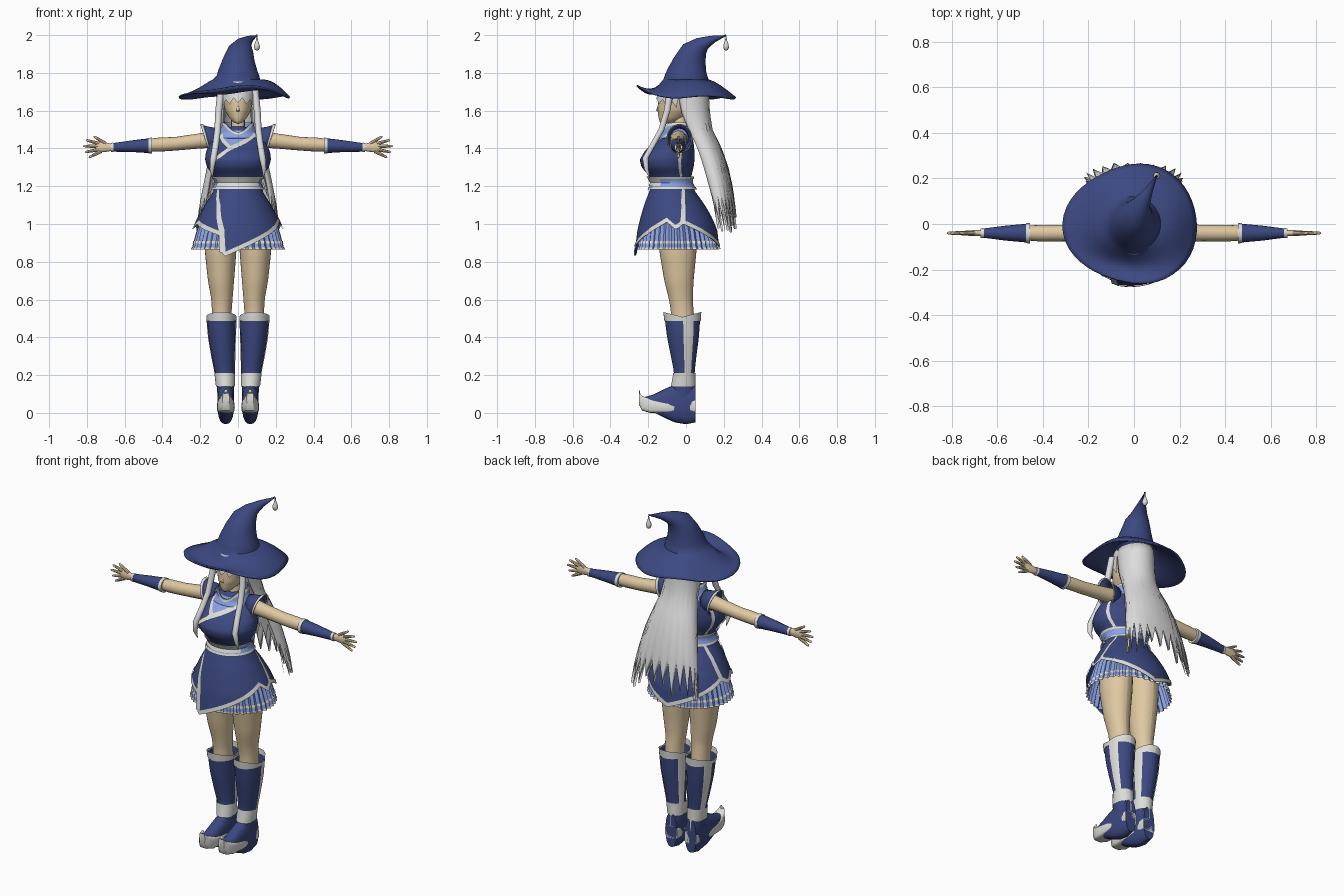
import bpy, bmesh, math, random
from mathutils import Vector as V, Matrix

if "Cube" in bpy.data.objects:
    bpy.data.objects.remove(bpy.data.objects["Cube"])

random.seed(4)
D = math.radians


def material(name, rgb):
    m = bpy.data.materials.new(name)
    m.diffuse_color = (*rgb, 1)
    m.use_nodes = True
    m.node_tree.nodes["Principled BSDF"].inputs["Base Color"].default_value = m.diffuse_color
    return m


NAVY = material("navy cloth", (0.045, 0.066, 0.22))
BLUE = material("light blue cloth", (0.26, 0.36, 0.76))
TRIM = material("off white trim", (0.72, 0.72, 0.69))
HAIR = material("silver hair", (0.72, 0.72, 0.72))
SKIN = material("skin", (0.74, 0.58, 0.36))


def make(name, verts, faces, mat, recalc=True, thick=0):
    me = bpy.data.meshes.new(name)
    me.from_pydata([tuple(v) for v in verts], [], faces)
    if recalc:
        bm = bmesh.new()
        bm.from_mesh(me)
        bmesh.ops.recalc_face_normals(bm, faces=bm.faces)
        bm.to_mesh(me)
        bm.free()
    me.materials.append(mat)
    me.shade_smooth()
    me.set_sharp_from_angle(angle=D(42))
    ob = bpy.data.objects.new(name, me)
    bpy.context.collection.objects.link(ob)
    if thick:
        mod = ob.modifiers.new("thickness", "SOLIDIFY")
        mod.thickness = thick
    return ob


def loft(name, rings, mat, cap=True, thick=0):
    n = len(rings[0])
    verts = [p for r in rings for p in r]
    faces = [(j*n+i, j*n+(i+1) % n, (j+1)*n+(i+1) % n, (j+1)*n+i)
             for j in range(len(rings)-1) for i in range(n)]
    if cap:
        faces += [tuple(range(n)), tuple(range((len(rings)-1)*n, len(rings)*n))]
    return make(name, verts, faces, mat, True, thick)


def oval(c, u, v, n=16, p=1.0):
    f = lambda k: math.copysign(abs(k)**p, k)
    return [V(c) + V(u)*f(math.cos(t)) + V(v)*f(math.sin(t))
            for t in (2*math.pi*i/n for i in range(n))]


def lerp_table(table, x):
    # table rows sorted by first value, rising
    if x <= table[0][0]:
        return table[0][1:]
    for a, b in zip(table, table[1:]):
        if x <= b[0]:
            k = (x-a[0])/(b[0]-a[0])
            return [p+(q-p)*k for p, q in zip(a[1:], b[1:])]
    return table[-1][1:]


def surf(body, a, z, off=0, s=1):
    # point on a body at angle a (0 = front, 90 = outer side) and height z
    cx, rx, yf, yb = lerp_table(body, z)
    return V((s*(cx+(rx+off)*math.sin(D(a))),
              (yf+yb)/2-((yb-yf)/2+off)*math.cos(D(a)), z))


def shell(name, body, lo, hi, mat, off=0, a0=-180, a1=180, n=48, rows=12, s=1, thick=0):
    fn = lambda f, a: f(a) if callable(f) else f
    verts = []
    for j in range(rows+1):
        for i in range(n+1):
            a = a0+(a1-a0)*i/n
            l, h = fn(lo, a), fn(hi, a)
            verts.append(surf(body, a, l+(h-l)*j/rows, fn(off, a), s))
    w = n+1
    faces = [(j*w+i, j*w+i+1, (j+1)*w+i+1, (j+1)*w+i) for j in range(rows) for i in range(n)]
    if s < 0:
        faces = [f[::-1] for f in faces]
    return make(name, verts, faces, mat, False, thick)


def band(name, body, pts, width, mat, off=0.006, s=1):
    # ribbon lying on a body along (angle, height) points
    path = []
    for (a, z), (b, y) in zip(pts, pts[1:]):
        path += [(a+(b-a)*k/8, z+(y-z)*k/8) for k in range(8)]
    path.append(pts[-1])
    verts = []
    for i, (a, z) in enumerate(path):
        p, q = path[max(i-1, 0)], path[min(i+1, len(path)-1)]
        d = V((D(q[0]-p[0])*0.17, q[1]-p[1])).normalized()*width/2
        for k in (-1, 1):
            verts.append(surf(body, a-k*math.degrees(d.y/0.17), z+k*d.x, off, s))
    return make(name, verts, [(2*i, 2*i+1, 2*i+3, 2*i+2) for i in range(len(path)-1)], mat)


# Rows: height, centre x, half width, front y, back y
DRESS = [(.80, 0, .268, -.278, .185), (.97, 0, .238, -.257, .165), (1.03, 0, .212, -.242, .14),
         (1.10, 0, .175, -.222, .10), (1.17, 0, .132, -.195, .05), (1.22, 0, .112, -.175, .025),
         (1.26, 0, .132, -.20, .03), (1.30, 0, .163, -.235, .04), (1.34, 0, .175, -.245, .045),
         (1.38, 0, .170, -.222, .045), (1.43, 0, .150, -.16, .04), (1.47, 0, .120, -.115, .03),
         (1.50, 0, .07, -.10, .02), (1.515, 0, .035, -.08, .01)]
HEAD = [(1.53, 0, .004, -.125, -.11), (1.535, 0, .022, -.137, -.07), (1.56, 0, .045, -.145, -.01),
        (1.60, 0, .068, -.15, .04), (1.65, 0, .080, -.148, .06), (1.70, 0, .085, -.14, .08),
        (1.76, 0, .08, -.12, .08)]
SKIRT = [(.865, 0, .240, -.252, .165), (.97, 0, .212, -.235, .14), (1.06, 0, .175, -.21, .1)]
LEG = [(.48, .086, .052, -.08, .045), (.54, .086, .052, -.08, .04), (.60, .085, .056, -.09, .035),
       (.70, .09, .069, -.115, .04), (.85, .092, .083, -.14, .055), (1.02, .09, .088, -.15, .06)]
BOOT = [(.08, .065, .043, -.08, .048), (.14, .066, .046, -.075, .046), (.21, .07, .05, -.062, .045),
        (.30, .078, .06, -.08, .055), (.40, .085, .07, -.10, .068), (.53, .088, .078, -.116, .077)]
BACK = [(.92, 0, .225, .14, .28), (1.1, 0, .205, .11, .262), (1.2, 0, .185, .08, .247),
        (1.3, 0, .165, .05, .225), (1.4, 0, .135, .02, .19), (1.5, 0, .105, -.03, .14),
        (1.6, 0, .1, -.08, .125), (1.74, 0, .098, -.10, .12)]
COLLAR = [(1.44, 0, .135, -.15, .045), (1.48, 0, .100, -.128, .04), (1.54, 0, .078, -.125, .04)]

# Dress top and wrapped overskirt with its pointed hem
HEM = [(-180, .86), (-100, 1.0), (-85, .97), (-70, 1.0), (-24, .94), (-17, .825),
       (75, 1.01), (88, .97), (100, 1.0), (180, .86)]
hem = lambda a: lerp_table(HEM, a)[0]
shell("bodice", DRESS, 1.2, 1.515, NAVY, rows=24)
shell("overskirt", DRESS, hem, 1.22, NAVY, n=120, rows=14)
shell("overskirt_hem_trim", DRESS, hem, lambda a: hem(a)+.024, TRIM, .005, n=120, rows=2)
band("overskirt_wrap_trim", DRESS, [(-18, .85), (-21, .97), (-35, 1.1), (-56, 1.19)], .022, TRIM)
shell("belt", DRESS, 1.185, 1.25, BLUE, .010, rows=4)
for z in (1.183, 1.238):
    shell("belt_edge", DRESS, z, z+.013, TRIM, .014, rows=1)
shell("belt_front_plate", DRESS, 1.2, 1.238, TRIM, .015, -60, 60, 20, 2)
for s in (-1, 1):
    band("side_seam", DRESS, [(98, 1.0), (108, 1.12), (122, 1.2), (118, 1.28), (115, 1.40)],
         .022, TRIM, s=s)

# Neckline with crossing trim
vee = lambda a: 1.40 + (a+15)*.0013 if a > -15 else 1.40 - (a+15)*.0022
shell("neckline_panel", DRESS, vee, 1.495, BLUE, .004, -48, 52, 40, 8)
band("neckline_trim_long", DRESS, [(52, 1.487), (-15, 1.40), (-38, 1.35), (-72, 1.27)], .022, TRIM, .008)
band("neckline_trim_short", DRESS, [(-48, 1.475), (-15, 1.405)], .02, TRIM, .008)
top = lambda a: 1.537-.05*max(0, math.cos(D(a)))**4
shell("collar", COLLAR, 1.455, top, BLUE, thick=.005)
shell("collar_trim", COLLAR, lambda a: top(a)-.013, top, TRIM, .004, rows=2)

# Pleated skirt with stripes
pleat = lambda a, o=0: o+.012*abs(((a+180) % 9)/4.5-1)-.006
shell("pleated_skirt", SKIRT, .865, 1.06, BLUE, pleat, n=160, rows=6)
for z, h in ((.865, .010), (.897, .013)):
    shell("skirt_stripe", SKIRT, z, z+h, TRIM, lambda a: pleat(a, .003), n=160, rows=1)

# Head, neck and nose
shell("head", HEAD, 1.53, 1.76, SKIN, rows=24)
loft("neck", [oval((0, -.03, z), (r, 0, 0), (0, r, 0)) for z, r in ((1.47, .045), (1.52, .036), (1.59, .036))], SKIN)
loft("nose", [oval((0, y, z), (r, 0, 0), (0, .6*r, 0), 8)
              for y, z, r in ((-.145, 1.595, .009), (-.153, 1.602, .008), (-.145, 1.635, .003))], SKIN)

# Hair: fringe, long jagged back curtain and two front locks
fringe = lambda a: 1.672-.03*abs(((a+90) % 30)/15-1)-.0003*abs(a)
shell("fringe", HEAD, fringe, 1.755, HAIR, .010, -90, 90, 48, 5)
tips = [1.17 if i % 2 else random.uniform(.95, 1.06) for i in range(31)]
shell("back_hair", BACK, lambda a: tips[min(30, max(0, round((a-60)/8)))], 1.75, HAIR, 0, 60, 300, 30, 14,
      thick=.015)
itips = [1.22 if i % 2 else random.uniform(1.05, 1.16) for i in range(23)]
shell("inner_hair", BACK, lambda a: itips[min(22, max(0, round((a-70)/10)))], 1.7, HAIR, -.03, 70, 290, 22, 10)
LOCK = [(.088, -.08, 1.72, .02), (.102, -.10, 1.6, .018), (.108, -.13, 1.5, .017), (.118, -.175, 1.42, .017),
        (.13, -.215, 1.35, .017), (.138, -.21, 1.29, .012), (.135, -.19, 1.24, .001)]
for s in (-1, 1):
    loft("front_lock", [oval((s*x, y, z), (r, 0, 0), (0, r, 0), 10) for x, y, z, r in LOCK], HAIR)

# Pointed hat: wavy brim running into a bent crown
brim = []
for k in range(9):
    t = 1-k/8
    ring = []
    for i in range(48):
        a = 2*math.pi*i/48
        f = max(0, -math.sin(a))
        R = .125+(.145+.025*math.cos(a)**2+.012*math.cos(3*a+2.8))*t
        z = 1.765-t**1.3*(.092-.06*f*f)+math.sin(math.pi*t)*(.016*math.cos(a)-.05*f*f)+.008*t*math.sin(4*a)
        ring.append(V((R*math.cos(a)-.008, R*.96*math.sin(a), z)))
    brim.append(ring)
CROWN = [(0, 0, 1.785, .113, 0), (0, .004, 1.81, .104, 5), (.004, .02, 1.87, .084, 10), (.015, .045, 1.925, .066, 25),
         (.03, .085, 1.955, .041, 45), (.06, .14, 1.978, .021, 60), (.10, .212, 1.998, .002, 70)]
for x, y, z, r, tilt in CROWN:
    m = Matrix.Rotation(D(tilt), 3, V((-.89, .45, 0)))
    brim.append(oval((x, y, z), m @ V((r, 0, 0)), m @ V((0, r, 0)), 48))
loft("hat", brim, NAVY, cap=False, thick=.008)
loft("hat_pendant", [oval((.1, .212, z), (r, 0, 0), (0, r, 0), 10) for z, r in
                     ((1.995, .002), (1.97, .006), (1.95, .014), (1.935, .016), (1.922, .01), (1.918, .002))], TRIM)


def tube_x(name, rows, mat, s, n=16, cap=True):
    # rows: x, centre z, half depth, half height
    return loft(name, [oval((s*x, -.04, z), (0, ry, 0), (0, 0, rz), n) for x, z, ry, rz in rows], mat, cap)


FINGERS = [(.70, 1.425, .765, 1.465), (.735, 1.425, .805, 1.445), (.74, 1.41, .82, 1.413),
           (.735, 1.395, .81, 1.38), (.725, 1.385, .79, 1.352)]
SOLE = [(.05, .040, 0, .075), (.002, .042, 0, .072), (0, .042, .03, .07), (-.022, .044, .03, .066),
        (-.024, .044, 0, .066), (-.12, .047, 0, .062), (-.19, .044, 0, .075), (-.232, .032, .012, .09),
        (-.25, .018, .045, .11), (-.243, .005, .10, .125)]
UPPER = [(.05, .036, .15), (.0, .044, .16), (-.06, .045, .15), (-.11, .044, .128), (-.17, .041, .098),
         (-.215, .028, .085)]

for s in (-1, 1):
    # Arm, flared cap sleeve, gauntlet and hand
    tube_x("arm", [(.11, 1.45, .042, .045), (.2, 1.44, .038, .04), (.33, 1.425, .036, .036),
                   (.42, 1.42, .036, .037), (.5, 1.417, .03, .03)], SKIN, s)
    sleeve = lambda x, lean, r: [V((s*(x+lean*math.sin(t)), -.035+.88*r*math.cos(t), 1.452+r*math.sin(t)))
                                 for t in (2*math.pi*i/24 for i in range(24))]
    loft("cap_sleeve", [sleeve(.105, 0, .056), sleeve(.14, .01, .062), sleeve(.168, .02, .072)], NAVY, False, .004)
    loft("cap_sleeve_trim", [sleeve(.163, .02, .075), sleeve(.175, .024, .078)], TRIM, False, .004)
    tube_x("gauntlet", [(.46, 1.415, .042, .040), (.56, 1.412, .033, .031), (.67, 1.405, .019, .022)], NAVY, s)
    tube_x("gauntlet_cuff", [(.455, 1.415, .045, .042), (.474, 1.415, .044, .041)], TRIM, s)
    tube_x("gauntlet_wrist_trim", [(.658, 1.406, .022, .025), (.672, 1.405, .021, .024)], TRIM, s)
    tube_x("palm", [(.66, 1.405, .014, .017), (.70, 1.407, .013, .025), (.735, 1.407, .011, .029),
                    (.75, 1.407, .008, .024)], SKIN, s)
    for x0, z0, x1, z1 in FINGERS:
        side = V((-(z1-z0)*s, 0, x1-x0)).normalized()
        loft("finger", [oval((s*(x0+(x1-x0)*k), -.04, z0+(z1-z0)*k), side*r, (0, r, 0), 8)
                        for k, r in ((0, .010), (.6, .008), (.92, .006), (1, .002))], SKIN)
    # Leg and tall boot
    shell("leg", LEG, .48, 1.02, SKIN, n=32, rows=20, s=s)
    shell("boot_shaft", BOOT, .08, .505, NAVY, n=32, rows=14, s=s)
    shell("boot_cuff", BOOT, .487, lambda a: .508+.026*abs(math.cos(D(a))), TRIM, .004, n=32, rows=2, s=s)
    for a in (92, -128):
        shell("boot_side_stripe", BOOT, .2, .49, TRIM, .004, a, a+36, 6, 10, s=s)
    shell("boot_ankle_band", BOOT, .14, .212, TRIM, .005, n=32, rows=4, s=s)
    # Curled shoe with thick sole and heel
    loft("shoe_upper", [oval((s*.065, y, .05), (w, 0, 0), (0, 0, h-.05), 20, .8) for y, w, h in UPPER], NAVY)
    loft("shoe_sole", [oval((s*.064, y, (a+b)/2), (w, 0, 0), (0, 0, (b-a)/2), 20, .45)
                       for y, w, a, b in SOLE], TRIM)
    band("shoe_back_seam", BOOT, [(180, .08), (180, .145)], .02, TRIM, .005, s=s)
